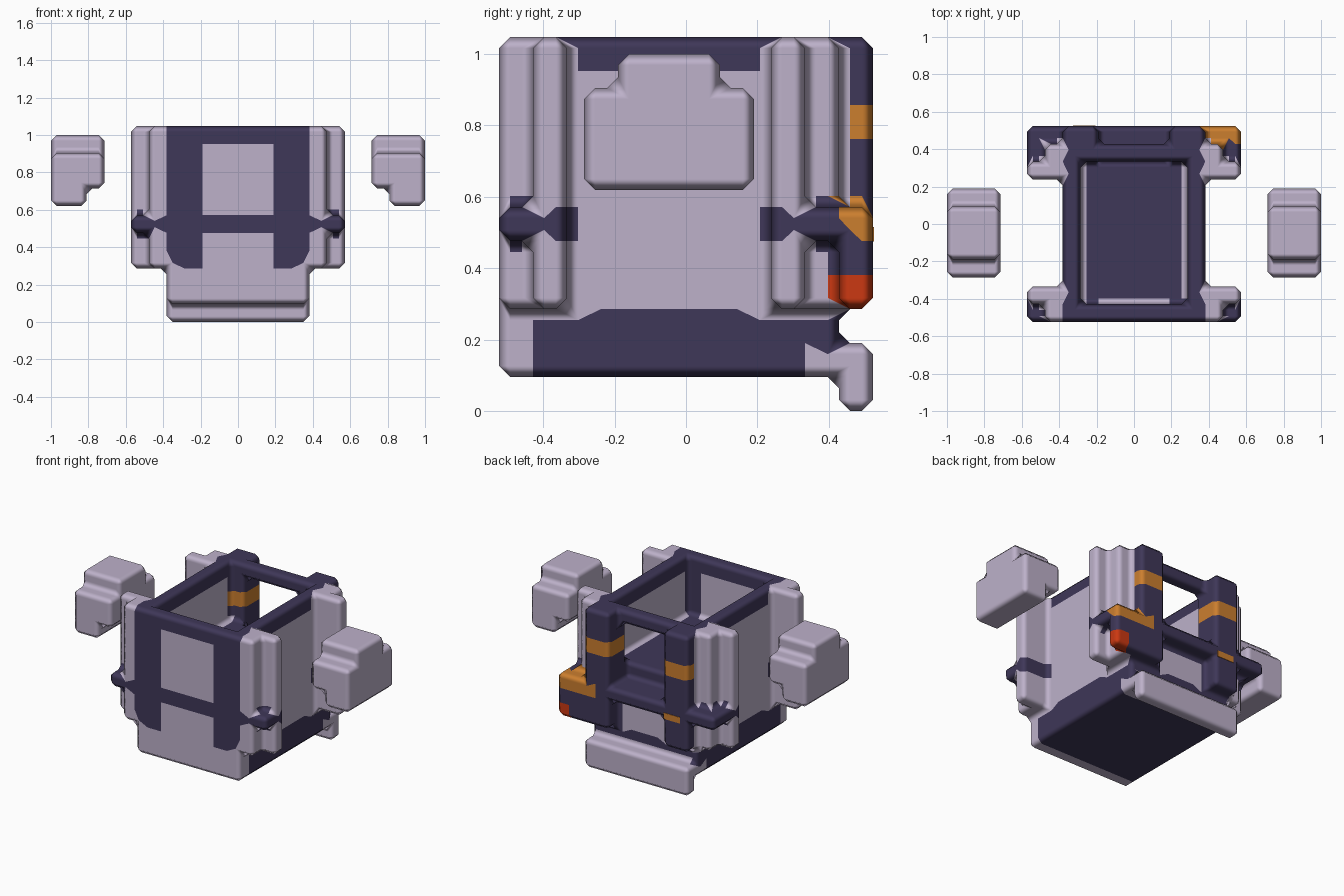
import bpy, bmesh
from mathutils import Vector

if "Cube" in bpy.data.objects:
    bpy.data.objects.remove(bpy.data.objects["Cube"])

U = 2 / 21  # grid unit that every part is sized in


def material(name, rgb):
    m = bpy.data.materials.new(name)
    m.diffuse_color = (*rgb, 1)
    m.use_nodes = True
    m.node_tree.nodes["Principled BSDF"].inputs["Base Color"].default_value = m.diffuse_color
    return m


MATS = [material("pale_lilac", (0.51, 0.44, 0.59)),
        material("dark_indigo", (0.049, 0.038, 0.098)),
        material("orange", (0.60, 0.21, 0.028)),
        material("red", (0.60, 0.040, 0.006))]
LILAC, INDIGO, ORANGE, RED = range(4)


def fill(cells, x, y, z, colour):
    """Fill a block of grid cells, given as (start, end) ranges."""
    for i in range(*x):
        for j in range(*y):
            for k in range(*z):
                cells[i, j, k] = colour


def mirrored_fill(cells, x, y, z, colour):
    fill(cells, x, y, z, colour)
    fill(cells, (12 - x[1], 12 - x[0]), y, z, colour)


def block_object(name, cells, origin, flip=False):
    """Skin the filled cells as one surface and chamfer its edges."""
    bm = bmesh.new()
    verts = {}

    def vert(p):
        if p not in verts:
            co = (Vector(p) + Vector(origin)) * U
            if flip:
                co.x = -co.x
            verts[p] = bm.verts.new(co)
        return verts[p]

    for cell, colour in cells.items():
        for axis in range(3):
            for side in (0, 1):
                near = list(cell)
                near[axis] += 2 * side - 1
                if tuple(near) in cells:
                    continue
                a, b = (axis + 1) % 3, (axis + 2) % 3
                loop = []
                for da, db in ((0, 0), (1, 0), (1, 1), (0, 1)):
                    p = list(cell)
                    p[axis] += side
                    p[a] += da
                    p[b] += db
                    loop.append(vert(tuple(p)))
                if (side == 0) != flip:
                    loop.reverse()
                face = bm.faces.new(loop)
                face.material_index = colour
                face.smooth = True
    mesh = bpy.data.meshes.new(name)
    bm.to_mesh(mesh)
    bm.free()
    for m in MATS:
        mesh.materials.append(m)
    obj = bpy.data.objects.new(name, mesh)
    bpy.context.collection.objects.link(obj)
    bevel = obj.modifiers.new("chamfer", "BEVEL")
    bevel.width = 0.031
    bevel.segments = 1
    bevel.limit_method = "ANGLE"
    bevel.harden_normals = True
    return obj


cabin = {}
# base with pale front end and rear skirt
fill(cabin, (2, 10), (0, 10), (1, 3), INDIGO)
fill(cabin, (2, 10), (0, 1), (1, 3), LILAC)
fill(cabin, (2, 10), (9, 10), (1, 2), LILAC)
fill(cabin, (2, 10), (10, 11), (0, 2), LILAC)
# raised interior floor
fill(cabin, (3, 9), (1, 9), (3, 7), INDIGO)
# side walls with dark rim
mirrored_fill(cabin, (2, 3), (1, 10), (3, 10), LILAC)
mirrored_fill(cabin, (2, 3), (1, 10), (10, 11), INDIGO)
# front wall: dark frame with two pale panels
fill(cabin, (2, 10), (0, 1), (3, 11), INDIGO)
fill(cabin, (4, 8), (0, 1), (3, 5), LILAC)
fill(cabin, (4, 8), (0, 1), (6, 10), LILAC)
# rear wall: low panel, middle bar and top bar
fill(cabin, (4, 8), (9, 10), (3, 5), LILAC)
fill(cabin, (4, 8), (9, 11), (5, 6), INDIGO)
fill(cabin, (4, 8), (9, 10), (10, 11), INDIGO)
# rear columns with orange band
mirrored_fill(cabin, (2, 4), (9, 11), (3, 11), INDIGO)
mirrored_fill(cabin, (2, 4), (9, 11), (8, 9), ORANGE)
# stepped corner pillars
mirrored_fill(cabin, (10, 11), (0, 2), (3, 11), LILAC)
mirrored_fill(cabin, (11, 12), (1, 2), (3, 11), LILAC)
mirrored_fill(cabin, (10, 11), (8, 10), (3, 11), LILAC)
mirrored_fill(cabin, (11, 12), (8, 9), (3, 11), LILAC)
# belt around the pillars
mirrored_fill(cabin, (10, 12), (0, 2), (5, 6), INDIGO)
mirrored_fill(cabin, (10, 12), (8, 10), (5, 6), INDIGO)
fill(cabin, (0, 2), (10, 11), (5, 6), INDIGO)
# rear lamp block
fill(cabin, (10, 12), (10, 11), (3, 5), INDIGO)
fill(cabin, (9, 12), (10, 11), (5, 6), ORANGE)
fill(cabin, (11, 12), (10, 11), (3, 4), RED)
block_object("cabin", cabin, (-6, -5.5, 0))

# floating side pods with a stepped top and a notch on the inner lower edge
pod = {}
fill(pod, (0, 3), (0, 5), (1, 3), LILAC)
fill(pod, (1, 3), (0, 5), (0, 1), LILAC)
fill(pod, (0, 3), (1, 4), (3, 4), LILAC)
block_object("right_pod", pod, (7.5, -3, 6.5))
block_object("left_pod", pod, (7.5, -3, 6.5), flip=True)

# thin orange marker on the rear column
bpy.ops.mesh.primitive_cube_add(size=1, location=(-0.265, 5.5 * U, 0.495))
marker = bpy.context.object
marker.name = "rear_marker"
marker.scale = (0.12, 0.006, 0.04)
marker.data.materials.append(MATS[ORANGE])
